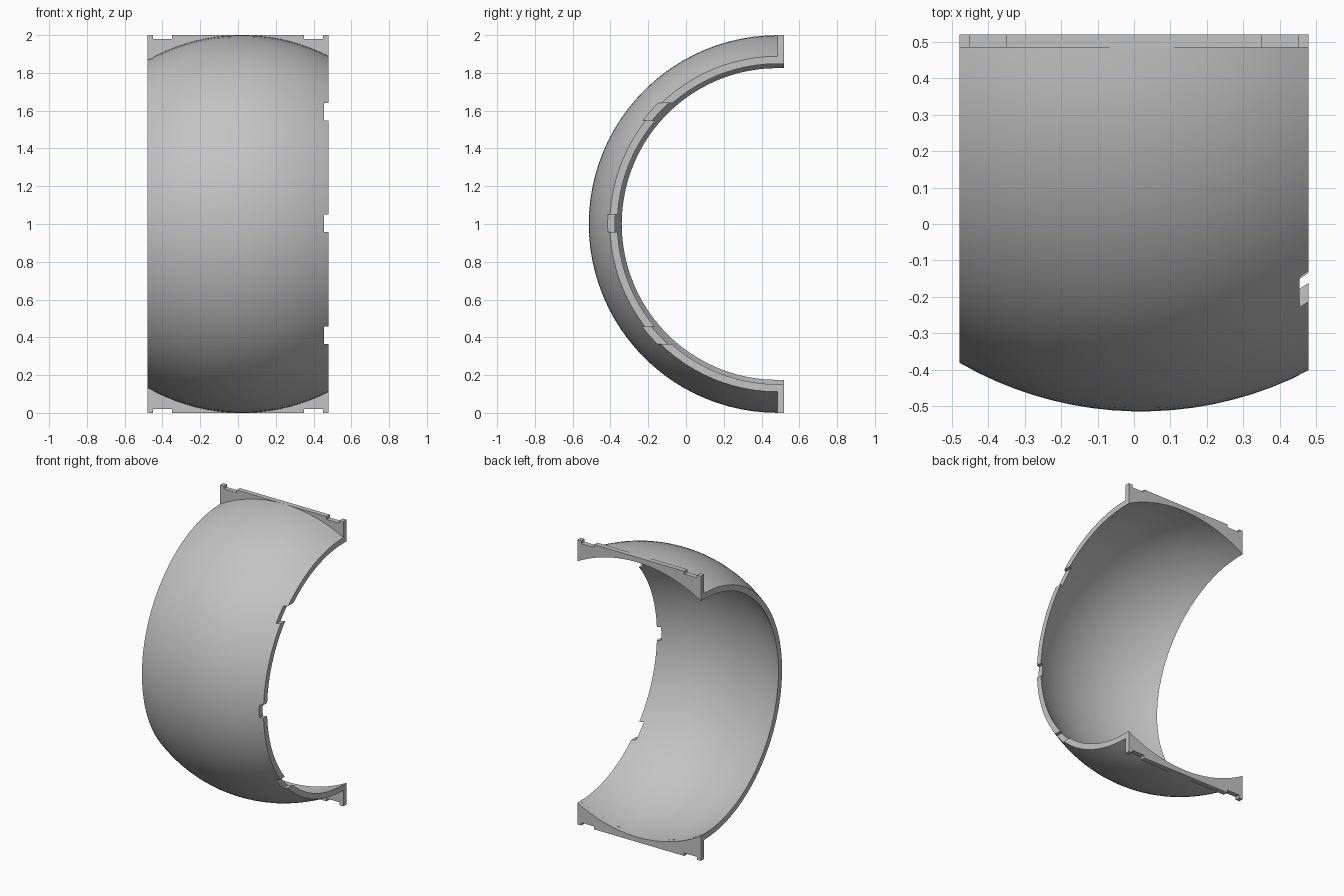
import bpy, bmesh
from math import sin, cos, asin, sqrt, pi, radians

if "Cube" in bpy.data.objects:
    bpy.data.objects.remove(bpy.data.objects["Cube"])

CX, CY, CZ = 0.02, 0.485, 1.0       # centre of the two concentric spheres
R_OUT, R_IN = 1.0, 0.965
HALF = 0.48                         # half width of the band
BACK = 0.52                         # rear face of the flanges

grey = bpy.data.materials.new("plain grey")
grey.use_nodes = True
grey.diffuse_color = (0.55, 0.55, 0.55, 1)
grey.node_tree.nodes["Principled BSDF"].inputs["Base Color"].default_value = (0.55, 0.55, 0.55, 1)


def make_object(name, bm):
    bmesh.ops.recalc_face_normals(bm, faces=bm.faces)
    mesh = bpy.data.meshes.new(name)
    bm.to_mesh(mesh)
    bm.free()
    mesh.materials.append(grey)
    obj = bpy.data.objects.new(name, mesh)
    bpy.context.collection.objects.link(obj)
    return obj


def arc(radius, steps):
    """Points (x, distance from axis) of a sphere profile across the band."""
    a, b = asin((-HALF - CX) / radius), asin((HALF - CX) / radius)
    angles = [a + (b - a) * i / steps for i in range(steps + 1)]
    return [(CX + radius * sin(t), radius * cos(t)) for t in angles]


def smooth(obj):
    bpy.ops.object.select_all(action='DESELECT')
    obj.select_set(True)
    bpy.context.view_layer.objects.active = obj
    bpy.ops.object.shade_smooth_by_angle(angle=radians(30))


# Curved shell: band section swept half a turn about the x direction
def build_shell(steps=18, turns=48):
    section = arc(R_OUT, steps) + arc(R_IN, steps)[::-1]
    bm = bmesh.new()
    rings = []
    for k in range(turns + 1):
        t = pi * k / turns
        rings.append([bm.verts.new((x, CY - r * sin(t), CZ + r * cos(t))) for x, r in section])
    n = len(section)
    for p, q in zip(rings, rings[1:]):
        for i in range(n):
            j = (i + 1) % n
            bm.faces.new((p[i], p[j], q[j], q[i]))
    bm.faces.new(rings[0])
    bm.faces.new(rings[-1])
    return make_object("curved_shell", bm)


# Flange: flat plate with a curved inner edge and two notches in the outer edge
def build_flange(name, side):
    outline = [(-HALF, 1.0)]
    for x0, x1 in ((-0.45, -0.35), (0.35, 0.45)):
        outline += [(x0, 1.0), (x0, 0.98), (x1, 0.98), (x1, 1.0)]
    outline += [(HALF, 1.0)] + arc(R_IN, 24)[::-1]
    bm = bmesh.new()
    face = bm.faces.new([bm.verts.new((x, CY, CZ + side * h)) for x, h in outline])
    out = bmesh.ops.extrude_face_region(bm, geom=[face])
    moved = [g for g in out["geom"] if isinstance(g, bmesh.types.BMVert)]
    bmesh.ops.translate(bm, verts=moved, vec=(0, BACK - CY, 0))
    return make_object(name, bm)


shell = build_shell()

# Three square notches cut into the left rim
bm = bmesh.new()
for z in (0.41, 1.003, 1.595):
    cube = bmesh.ops.create_cube(bm, size=1)["verts"]
    bmesh.ops.scale(bm, verts=cube, vec=(0.05, 0.6, 0.093))
    bmesh.ops.translate(bm, verts=cube, vec=(HALF, -0.25, z))
cutter = make_object("notch_cutter", bm)
cutter.hide_render = True
cut = shell.modifiers.new("notches", 'BOOLEAN')
cut.operation, cut.object, cut.solver = 'DIFFERENCE', cutter, 'EXACT'
bpy.context.view_layer.objects.active = shell
bpy.ops.object.modifier_apply(modifier=cut.name)
bpy.data.objects.remove(cutter)

smooth(shell)
smooth(build_flange("upper_flange", 1))
smooth(build_flange("lower_flange", -1))
